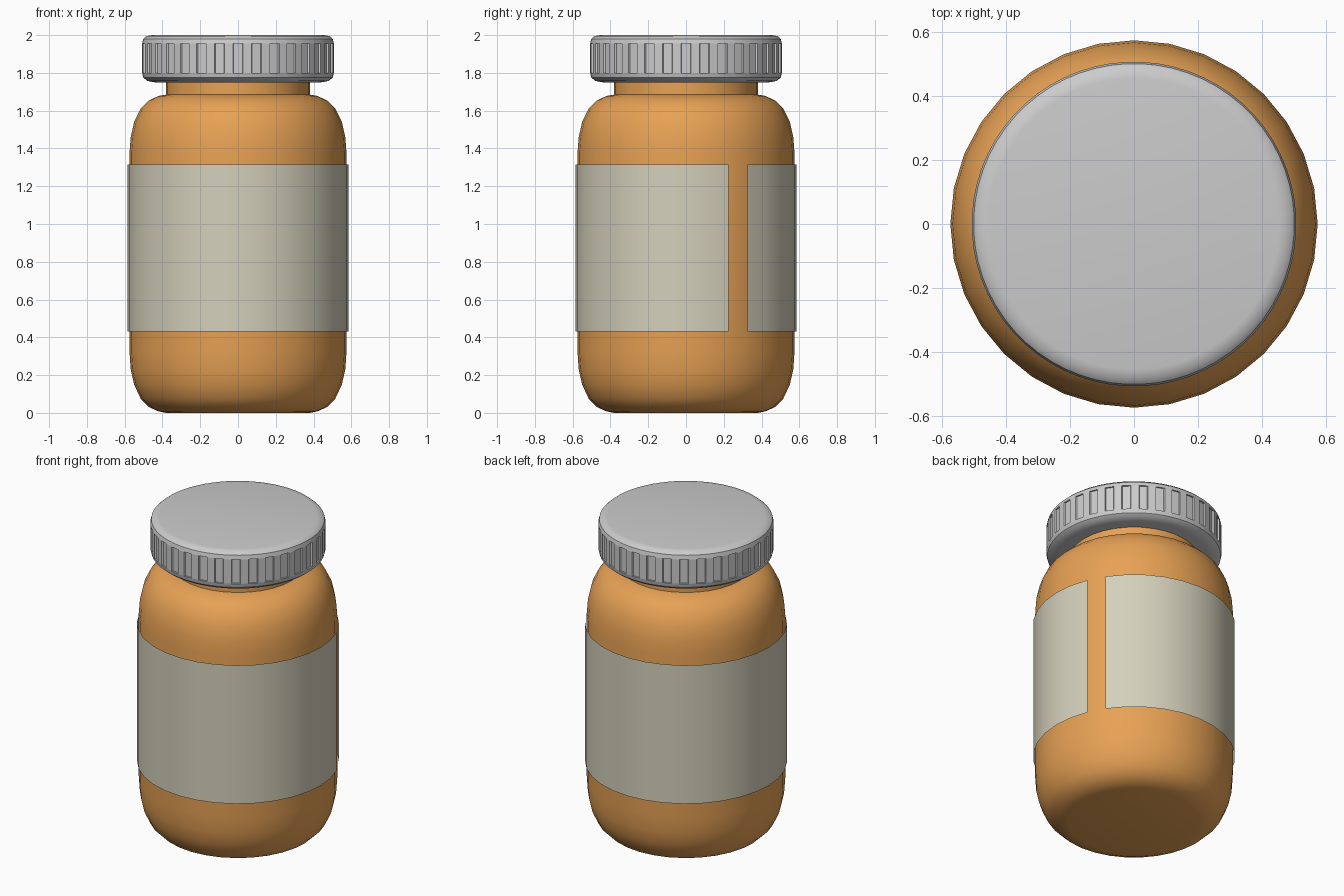
import bpy
import math

if "Cube" in bpy.data.objects:
    bpy.data.objects.remove(bpy.data.objects["Cube"])

SIDES = 32


def material(name, color):
    mat = bpy.data.materials.new(name)
    mat.diffuse_color = (*color, 1.0)
    mat.use_nodes = True
    mat.node_tree.nodes["Principled BSDF"].inputs["Base Color"].default_value = mat.diffuse_color
    return mat


def make_object(name, verts, faces, mat=None, angle=35):
    mesh = bpy.data.meshes.new(name)
    mesh.from_pydata(verts, [], faces)
    obj = bpy.data.objects.new(name, mesh)
    bpy.context.collection.objects.link(obj)
    if mat:
        mesh.materials.append(mat)
    bpy.ops.object.select_all(action='DESELECT')
    obj.select_set(True)
    bpy.context.view_layer.objects.active = obj
    bpy.ops.object.shade_smooth_by_angle(angle=math.radians(angle))
    return obj


def lathe(name, profile, angles, mat=None, closed=True, offset=None):
    """Revolve (radius, z) points through the given angles."""
    n = len(angles)
    verts, faces = [], []
    for row, (r, z) in enumerate(profile):
        for i, a in enumerate(angles):
            rr = r + (offset(row, i) if offset else 0)
            verts.append((rr * math.cos(a), rr * math.sin(a), z))
    for row in range(len(profile) - 1):
        for i in range(n if closed else n - 1):
            j = (i + 1) % n
            a, b = row * n, (row + 1) * n
            faces.append((a + i, a + j, b + j, b + i))
    if closed:
        faces.append(tuple(reversed(range(n))))
        faces.append(tuple(range(len(verts) - n, len(verts))))
    return make_object(name, verts, faces, mat)


step = 2 * math.pi / SIDES
amber = material("amber_plastic", (0.80, 0.36, 0.09))
paper = material("label_paper", (0.66, 0.63, 0.50))

# Bottle with rounded base, shoulder and neck
lathe("bottle", [
    (0.38, 0.0), (0.42, 0.008), (0.47, 0.03), (0.515, 0.075), (0.55, 0.15),
    (0.568, 0.23), (0.575, 0.33), (0.575, 1.37), (0.568, 1.46),
    (0.55, 1.54), (0.515, 1.612), (0.47, 1.655), (0.42, 1.678),
    (0.38, 1.685), (0.38, 1.80)],
    [i * step for i in range(SIDES)], amber)

# Wraparound label, open along one facet on the right
lathe("label", [(0.585, 0.43), (0.585, 1.315)],
      [(i + 3) * step for i in range(SIDES)], paper, closed=False)

# Screw cap with shallow grip grooves around its wall
cap_profile = [(0.44, 1.75), (0.48, 1.757), (0.502, 1.775), (0.508, 1.80),
               (0.508, 1.80), (0.508, 1.955), (0.508, 1.955), (0.502, 1.98),
               (0.485, 1.995), (0.455, 2.0)]
cap_angles = [(k + f) * step for k in range(SIDES)
              for f in (-0.27, -0.23, 0.23, 0.27)]


def groove(row, i):
    return -0.009 if row in (4, 5) and i % 4 in (1, 2) else 0.0


lathe("cap", cap_profile, cap_angles, None, offset=groove)
